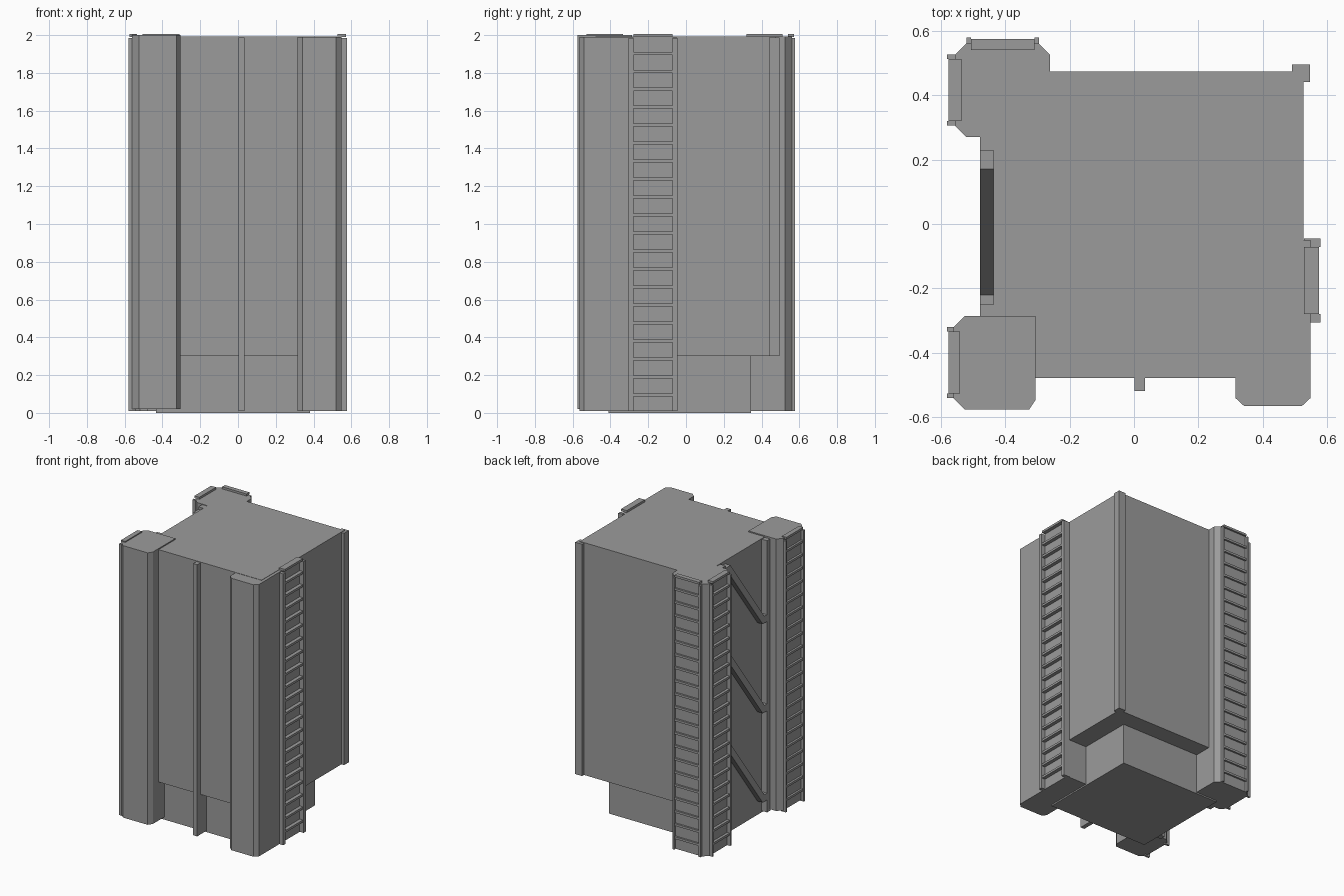
import bpy
import bmesh

if "Cube" in bpy.data.objects:
    bpy.data.objects.remove(bpy.data.objects["Cube"], do_unlink=True)

GREY = (0.33, 0.33, 0.33, 1)
grey = bpy.data.materials.new("concrete_grey")
grey.use_nodes = True
grey.diffuse_color = GREY
grey.node_tree.nodes["Principled BSDF"].inputs["Base Color"].default_value = GREY


def finish(name, bm):
    bmesh.ops.recalc_face_normals(bm, faces=bm.faces)
    mesh = bpy.data.meshes.new(name)
    bm.to_mesh(mesh)
    bm.free()
    mesh.materials.append(grey)
    obj = bpy.data.objects.new(name, mesh)
    bpy.context.collection.objects.link(obj)
    return obj


def extrude_into(bm, points, offset):
    """Add a closed outline and sweep it along an offset."""
    face = bm.faces.new([bm.verts.new(p) for p in points])
    swept = bmesh.ops.extrude_face_region(bm, geom=[face], use_keep_orig=True)
    verts = [g for g in swept["geom"] if isinstance(g, bmesh.types.BMVert)]
    bmesh.ops.translate(bm, verts=verts, vec=offset)


def add_box(bm, x, y, z):
    outline = [(x[0], y[0], z[0]), (x[1], y[0], z[0]), (x[1], y[1], z[0]), (x[0], y[1], z[0])]
    extrude_into(bm, outline, (0, 0, z[1] - z[0]))


def box(name, x, y, z):
    bm = bmesh.new()
    add_box(bm, x, y, z)
    return finish(name, bm)


def prism(name, outline, z):
    bm = bmesh.new()
    extrude_into(bm, [(x, y, z[0]) for x, y in outline], (0, 0, z[1] - z[0]))
    return finish(name, bm)


def ladder(name, axis, wall, out, span, rail):
    """Two full-height rails with thin ledges between them, on a wall facing along axis."""
    bm = bmesh.new()

    def part(depth, across, z):
        depth = sorted(depth)
        if axis == "x":
            add_box(bm, depth, across, z)
        else:
            add_box(bm, across, depth, z)

    a, b = span
    inward = -0.02 if out > wall else 0.02
    for across in ((a, a + rail), (b - rail, b)):
        part((wall + inward, out), across, (0.01, 1.985))
    ledge = out + inward * 0.25
    for i in range(21):
        z = 0.095 + i * 0.0952
        part((wall + inward, ledge), (a + rail, b - rail), (z - 0.008, z + 0.008))
    return finish(name, bm)


TALL = (0.01, 1.988)

# Main block and recessed base
box("main_block", (-0.435, 0.525), (-0.478, 0.473), (0.3, 1.992))
box("base_block", (-0.435, 0.38), (-0.41, 0.345), (0, 0.31))

# Chamfered corner towers
prism("back_right_tower", [
    (-0.26, 0.27), (-0.52, 0.27), (-0.555, 0.305), (-0.555, 0.525),
    (-0.52, 0.56), (-0.295, 0.56), (-0.26, 0.525)], (0.01, 1.992))
prism("front_right_tower", [
    (-0.305, -0.285), (-0.525, -0.285), (-0.56, -0.32), (-0.56, -0.54),
    (-0.525, -0.575), (-0.325, -0.575), (-0.305, -0.545)], (0.02, 2.0))
prism("front_left_tower", [
    (0.315, -0.05), (0.315, -0.54), (0.342, -0.565), (0.52, -0.565),
    (0.547, -0.54), (0.547, -0.05)], (0.01, 1.99))

# Ledged ladder strips
ladder("left_ladder", "x", 0.547, 0.578, (-0.305, -0.045), 0.026)
ladder("back_ladder", "y", 0.56, 0.578, (-0.52, -0.295), 0.014)
ladder("back_right_ladder", "x", -0.555, -0.58, (0.305, 0.525), 0.014)
ladder("front_right_ladder", "x", -0.56, -0.58, (-0.54, -0.32), 0.014)

# Front fin and back corner trim
box("front_fin", (0.002, 0.034), (-0.518, -0.405), TALL)
box("corner_trim", (0.49, 0.546), (0.44, 0.495), (0.3, 1.988))

# Posts and stepped diagonal braces on the right side
SIDE = (-0.478, -0.43)
box("brace_post_back", SIDE, (0.228, 0.272), TALL)
box("brace_post_front", SIDE, (-0.29, -0.25), TALL)
bm = bmesh.new()
for i in range(3):
    low = 0.1 + i * 0.65
    high = low + 0.52
    profile = [(-0.25, low), (-0.2, low), (0.19, high), (0.23, high),
               (0.23, high + 0.05), (0.17, high + 0.05), (-0.22, low + 0.05), (-0.25, low + 0.05)]
    extrude_into(bm, [(SIDE[0], y, z) for y, z in profile], (SIDE[1] - SIDE[0], 0, 0))
finish("diagonal_braces", bm)
